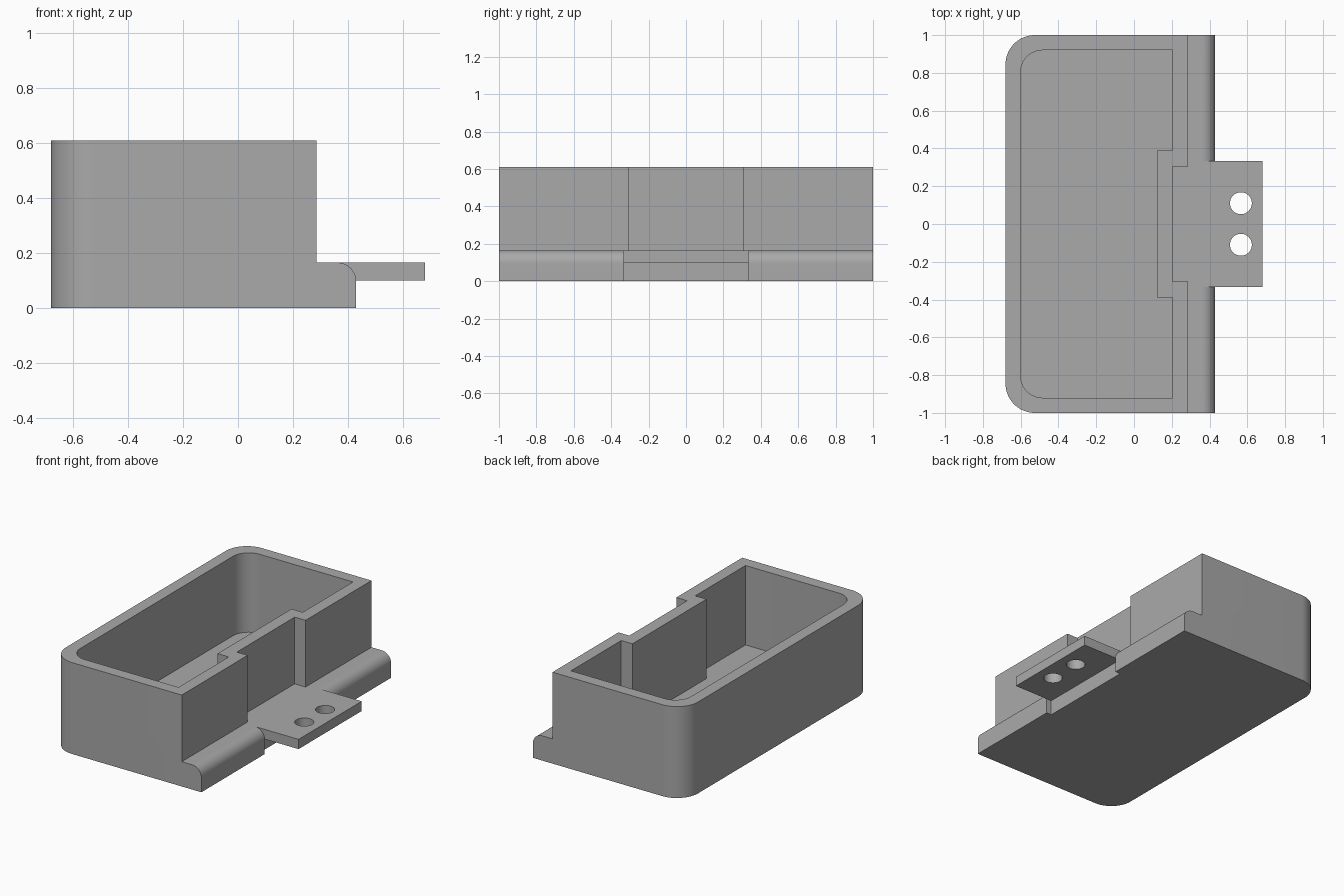
import bpy, bmesh, math
from mathutils import Matrix, Vector

cube = bpy.data.objects.get("Cube")
if cube:
    bpy.data.objects.remove(cube, do_unlink=True)

HEIGHT, LEDGE_Z, FLOOR_Z = 0.61, 0.165, 0.08
LEDGE_X, LEDGE_R = 0.43, 0.068
TAB_Y, TAB_Z = 0.333, 0.1

grey = bpy.data.materials.new("plain_grey")
grey.use_nodes = True
grey.diffuse_color = (0.4, 0.4, 0.4, 1)
grey.node_tree.nodes["Principled BSDF"].inputs["Base Color"].default_value = (0.4, 0.4, 0.4, 1)


def arc(cx, cy, r, start, end, steps=16):
    angles = [math.radians(start + (end - start) * i / steps) for i in range(steps + 1)]
    return [(cx + r * math.cos(a), cy + r * math.sin(a)) for a in angles]


def prism(name, outline, low, high, along_y=False):
    """Extrude an outline along z, or an x-z outline along y."""
    bm = bmesh.new()
    place = (lambda u, v, w: (u, w, v)) if along_y else (lambda u, v, w: (u, v, w))
    face = bm.faces.new([bm.verts.new(place(u, v, low)) for u, v in outline])
    grown = bmesh.ops.extrude_face_region(bm, geom=[face])["geom"]
    moved = [g for g in grown if isinstance(g, bmesh.types.BMVert)]
    bmesh.ops.translate(bm, verts=moved, vec=Vector(place(0, 0, high - low)))
    bmesh.ops.recalc_face_normals(bm, faces=bm.faces)
    mesh = bpy.data.meshes.new(name)
    bm.to_mesh(mesh)
    bm.free()
    mesh.materials.append(grey)
    obj = bpy.data.objects.new(name, mesh)
    bpy.context.collection.objects.link(obj)
    return obj


def box(name, x0, x1, half_y, z0, z1):
    return prism(name, [(x0, -half_y), (x1, -half_y), (x1, half_y), (x0, half_y)], z0, z1)


def select_only(obj):
    bpy.ops.object.select_all(action="DESELECT")
    obj.select_set(True)
    bpy.context.view_layer.objects.active = obj


def cut(obj, cutter):
    cutter.hide_render = True
    mod = obj.modifiers.new("cut", "BOOLEAN")
    mod.operation, mod.solver, mod.object = "DIFFERENCE", "EXACT", cutter
    select_only(obj)
    bpy.ops.object.modifier_apply(modifier=mod.name)
    bpy.data.objects.remove(cutter, do_unlink=True)


def rounded_back(x, y, r):
    """Two rounded corners on the -x side, from +y round to -y."""
    return arc(x + r, y - r, r, 90, 180) + arc(x + r, r - y, r, 180, 270)


# Tray body with rounded corners on one long side
body = prism("tray_body", rounded_back(-0.68, 1, 0.155) + [(LEDGE_X, -1), (LEDGE_X, 1)], 0, HEIGHT)

# Low ledge with a rounded top edge along the other long side
ledge = [(0.285, 0.8), (0.285, LEDGE_Z)]
ledge += arc(LEDGE_X - LEDGE_R, LEDGE_Z - LEDGE_R, LEDGE_R, 90, 0)
ledge += [(0.6, LEDGE_Z - LEDGE_R), (0.6, 0.8)]
cut(body, prism("ledge_cutter", ledge, -1.2, 1.2, along_y=True))

# Recess in the wall above the tab, and notch under it
cut(body, box("recess_cutter", 0.205, 0.35, 0.305, LEDGE_Z, 0.8))
cut(body, box("notch_cutter", 0.393, 0.6, TAB_Y, -0.1, 0.3))

# Cavity, stepped inward to follow the recess
cavity = rounded_back(-0.6, 0.92, 0.115)
cavity += [(0.205, -0.92), (0.205, -0.39), (0.122, -0.39),
           (0.122, 0.39), (0.205, 0.39), (0.205, 0.92)]
cut(body, prism("cavity_cutter", cavity, FLOOR_Z, 0.8))

# Mounting tab with two screw holes
tab = box("mounting_tab", 0.365, 0.68, TAB_Y, TAB_Z, LEDGE_Z)
for side in (-1, 1):
    cut(tab, prism("hole_cutter", arc(0.566, side * 0.11, 0.058, 0, 348.75, 31), 0, 0.3))

for obj in (body, tab):
    select_only(obj)
    bpy.ops.object.shade_smooth_by_angle(angle=math.radians(30))
